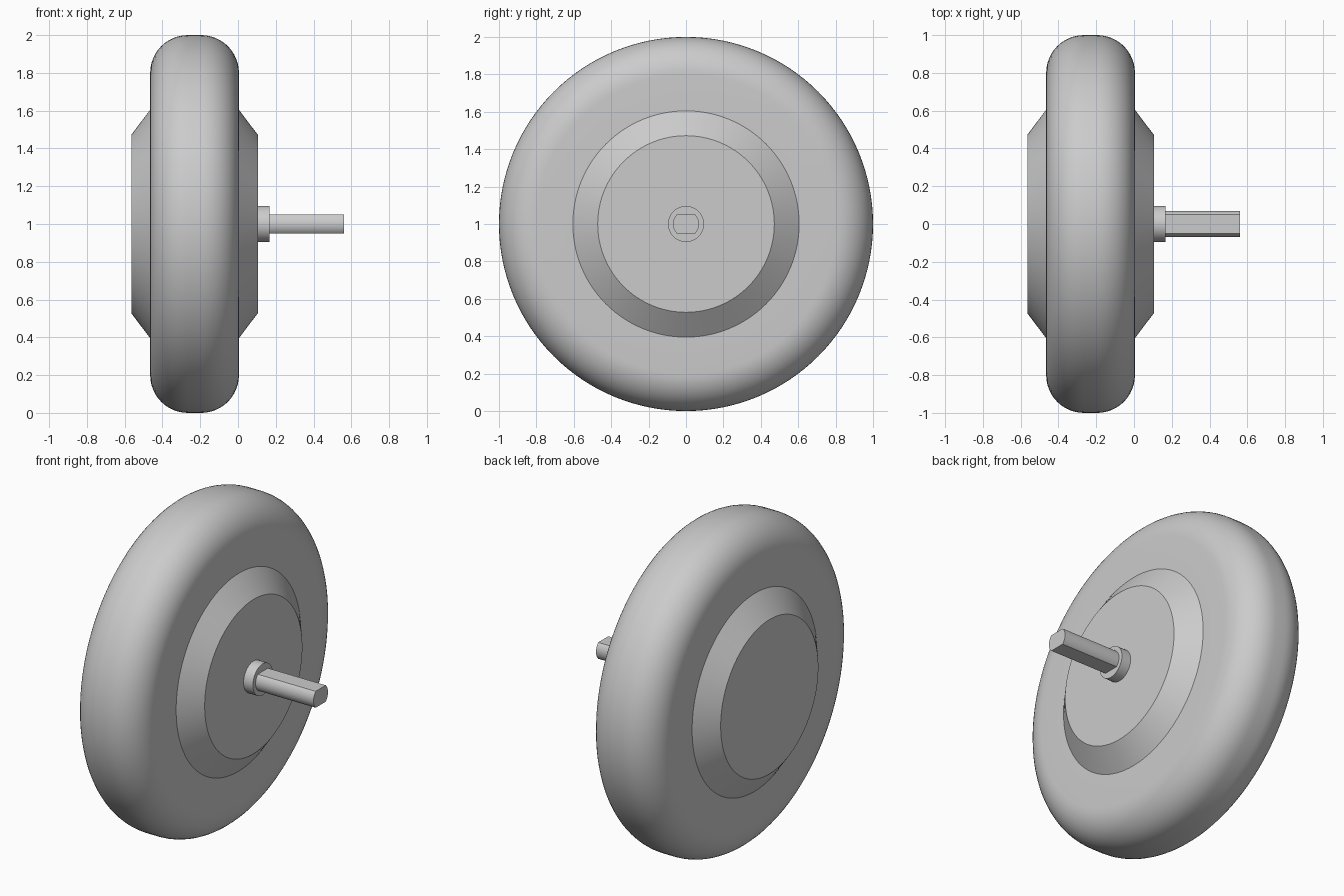
import bpy, bmesh
from math import sin, cos, pi, radians, asin
from mathutils import Vector

cube = bpy.data.objects.get("Cube")
if cube:
    bpy.data.objects.remove(cube, do_unlink=True)

AXLE = Vector((0, 0, 1))

grey = bpy.data.materials.new("plain grey")
grey.use_nodes = True
grey.diffuse_color = (0.6, 0.6, 0.6, 1)
grey.node_tree.nodes["Principled BSDF"].inputs["Base Color"].default_value = (0.6, 0.6, 0.6, 1)


def finish(name, bm):
    """Turn a bmesh into a smooth object with sharp creases."""
    bmesh.ops.recalc_face_normals(bm, faces=bm.faces)
    mesh = bpy.data.meshes.new(name)
    bm.to_mesh(mesh)
    bm.free()
    mesh.materials.append(grey)
    mesh.shade_smooth()
    mesh.set_sharp_from_angle(angle=radians(30))
    obj = bpy.data.objects.new(name, mesh)
    bpy.context.collection.objects.link(obj)
    return obj


def lathe(name, profile, steps=128):
    """Spin (x, radius) points around the axle line."""
    bm = bmesh.new()
    verts = [bm.verts.new((x, 0, 1 + r)) for x, r in profile]
    edges = [bm.edges.new(pair) for pair in zip(verts, verts[1:])]
    bmesh.ops.spin(bm, geom=verts + edges, cent=AXLE, axis=(1, 0, 0),
                   angle=2 * pi, steps=steps)
    bmesh.ops.remove_doubles(bm, verts=bm.verts, dist=1e-4)
    return finish(name, bm)


# Tyre: flat sidewalls with rounded shoulders
left, right, rim, shoulder = -0.465, 0.005, 0.605, 0.2
arc = [i * pi / 2 / 12 for i in range(13)]
tyre = [(left, rim)]
tyre += [(left + shoulder * (1 - cos(a)), 1 - shoulder + shoulder * sin(a)) for a in arc]
tyre += [(right - shoulder * (1 - cos(a)), 1 - shoulder + shoulder * sin(a)) for a in reversed(arc)]
tyre += [(right, rim)]
lathe("tyre", tyre)

# Hub: bevelled disc standing out on both sides
lathe("hub", [(-0.565, 0), (-0.565, 0.472), (left, rim), (right, rim), (0.105, 0.472), (0.105, 0)])

# Collar at the base of the shaft
lathe("axle_collar", [(0.105, 0), (0.105, 0.096), (0.168, 0.096), (0.168, 0)], 64)

# Shaft: round bar with flats above and below
radius, flat = 0.07, 0.05
half = asin(flat / radius)
angles = [-half + 2 * half * i / 12 for i in range(13)]
angles += [a + pi for a in angles]
bm = bmesh.new()
section = bm.faces.new([bm.verts.new((0.168, radius * cos(a), 1 + radius * sin(a))) for a in angles])
end = bmesh.ops.extrude_face_region(bm, geom=[section], use_keep_orig=True)["geom"]
bmesh.ops.translate(bm, vec=(0.392, 0, 0),
                    verts=[v for v in end if isinstance(v, bmesh.types.BMVert)])
finish("axle_shaft", bm)
